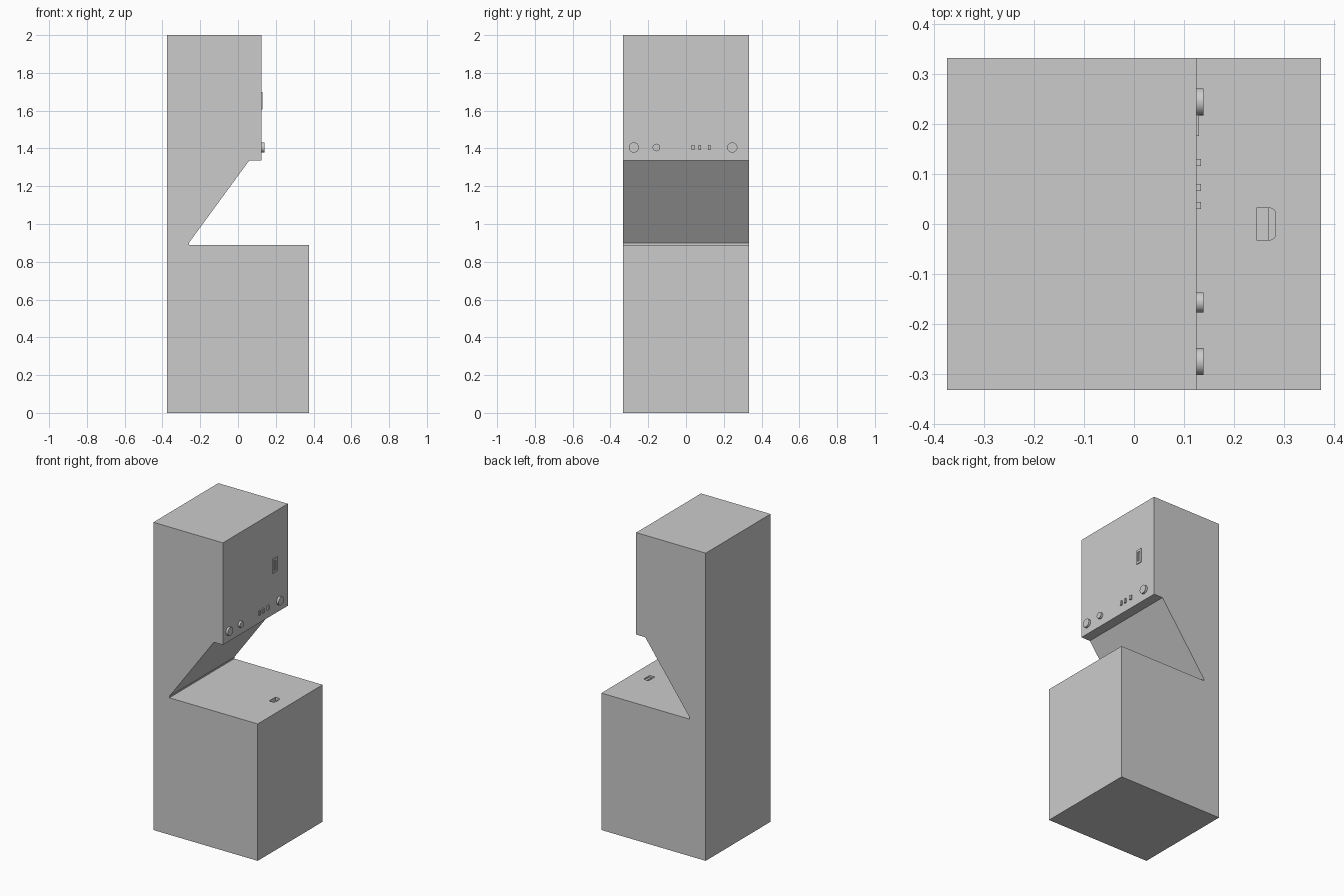
import bpy, bmesh
from math import pi, sin, cos
from mathutils import Matrix, Vector

cube = bpy.data.objects.get("Cube")
if cube:
    bpy.data.objects.remove(cube, do_unlink=True)

GREY = 0.6
grey = bpy.data.materials.new("plain grey")
grey.use_nodes = True
grey.diffuse_color = (GREY, GREY, GREY, 1)
grey.node_tree.nodes["Principled BSDF"].inputs["Base Color"].default_value = (GREY, GREY, GREY, 1)

PANEL_X, SHELF_Z, ROW_Z, HALF_Y = 0.125, 0.89, 1.405, 0.333


def finish(name, bm):
    bmesh.ops.recalc_face_normals(bm, faces=bm.faces)
    mesh = bpy.data.meshes.new(name)
    bm.to_mesh(mesh)
    bm.free()
    mesh.materials.append(grey)
    obj = bpy.data.objects.new(name, mesh)
    bpy.context.collection.objects.link(obj)
    return obj


def prism(name, points, offset):
    """Extrude a closed outline along an offset."""
    bm = bmesh.new()
    face = bm.faces.new([bm.verts.new(p) for p in points])
    new = bmesh.ops.extrude_face_region(bm, geom=[face])["geom"]
    bmesh.ops.translate(bm, vec=Vector(offset),
                        verts=[v for v in new if isinstance(v, bmesh.types.BMVert)])
    return finish(name, bm)


def box(name, low, high):
    (x0, y0, z0), (x1, y1, z1) = low, high
    return prism(name, [(x0, y0, z0), (x1, y0, z0), (x1, y1, z0), (x0, y1, z0)], (0, 0, z1 - z0))


def knob(name, y, radius):
    bm = bmesh.new()
    place = Matrix.Translation((PANEL_X + 0.006, y, ROW_Z)) @ Matrix.Rotation(pi / 2, 4, "Y")
    bmesh.ops.create_cone(bm, cap_ends=True, segments=32, radius1=radius,
                          radius2=radius, depth=0.016, matrix=place)
    obj = finish(name, bm)
    bpy.ops.object.select_all(action="DESELECT")
    obj.select_set(True)
    bpy.context.view_layer.objects.active = obj
    bpy.ops.object.shade_smooth_by_angle()


def cut(target, cutter):
    mod = target.modifiers.new(cutter.name, "BOOLEAN")
    mod.operation, mod.solver, mod.object = "DIFFERENCE", "EXACT", cutter
    cutter.hide_render = True
    cutter.hide_set(True)
    bpy.context.view_layer.update()
    depsgraph = bpy.context.evaluated_depsgraph_get()
    mesh = bpy.data.meshes.new_from_object(target.evaluated_get(depsgraph))
    target.modifiers.clear()
    target.data = mesh
    bpy.data.objects.remove(cutter, do_unlink=True)


# Cabinet body with the cut-away working area
profile = [(-0.375, 0), (0.375, 0), (0.375, SHELF_Z), (-0.26, SHELF_Z), (-0.26, 0.9),
           (0.06, 1.337), (PANEL_X, 1.337), (PANEL_X, 2), (-0.375, 2)]
body = prism("cabinet_body", [(x, -HALF_Y, z) for x, z in profile], (0, 2 * HALF_Y, 0))

# Stepped recess in the shelf, rounded toward the open side
r, half = 0.012, 0.032
corner = [(0.284 - r + r * sin(a), half - r + r * cos(a))
          for a in [i * pi / 12 for i in range(7)]]
outline = [(0.246, half)] + corner + [(x, -y) for x, y in reversed(corner)] + [(0.246, -half)]
cut(body, prism("shallow_cutter", [(x, y, SHELF_Z - 0.01) for x, y in outline], (0, 0, 0.05)))
cut(body, box("deep_cutter", (0.246, -half, SHELF_Z - 0.025), (0.27, half, SHELF_Z + 0.04)))

# Control knobs
for name, y, radius in (("left_knob", 0.245, 0.027), ("right_knob", -0.276, 0.027),
                        ("small_knob", -0.157, 0.02)):
    knob(name, y, radius)

# Push buttons
for i, y in enumerate((0.037, 0.073, 0.123)):
    box(f"button_{i + 1}", (PANEL_X - 0.002, y - 0.007, ROW_Z - 0.014),
        (PANEL_X + 0.009, y + 0.007, ROW_Z + 0.014))

# Slot frame on the upper panel
frame = box("slot_frame", (PANEL_X - 0.002, 0.176, 1.607), (PANEL_X + 0.005, 0.219, 1.7))
cut(frame, box("slot_cutter", (0.1, 0.188, 1.622), (0.2, 0.207, 1.685)))
